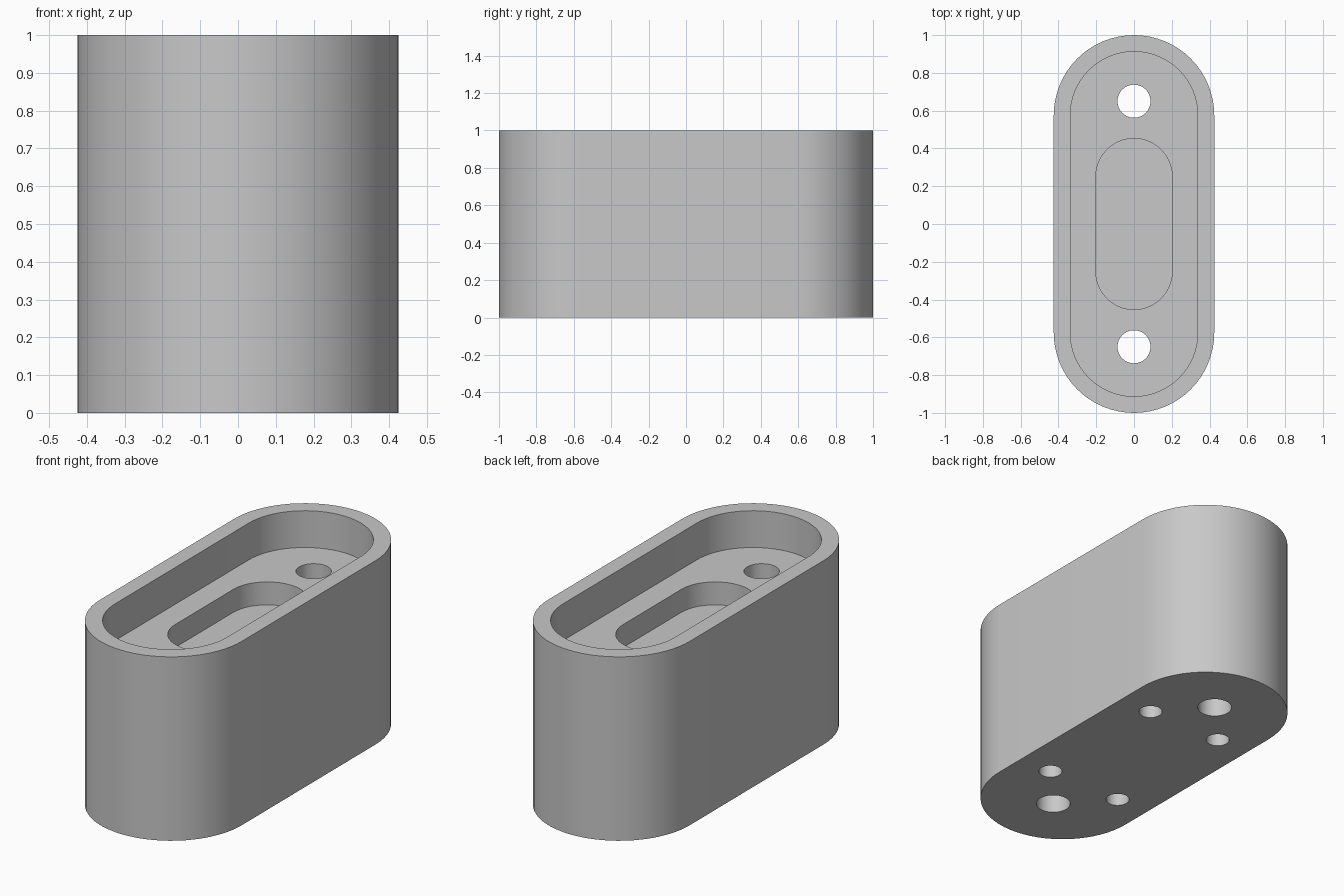
import bpy, bmesh
from math import pi, sin, cos, radians

cube = bpy.data.objects.get("Cube")
if cube:
    bpy.data.objects.remove(cube, do_unlink=True)

grey = bpy.data.materials.new("plain grey")
grey.use_nodes = True
colour = (0.58, 0.58, 0.58, 1)
grey.diffuse_color = colour
grey.node_tree.nodes["Principled BSDF"].inputs["Base Color"].default_value = colour


def slot_prism(name, radius, half_straight, z0, z1, x=0, y=0, steps=32):
    """Upright prism with a round-ended outline along y; a cylinder if half_straight is 0."""
    points = []
    for side in (1, -1):
        count = steps + 1 if half_straight else steps
        for i in range(count):
            a = pi * i / steps + (0 if side > 0 else pi)
            points.append((x + radius * cos(a), y + side * half_straight + radius * sin(a)))
    bm = bmesh.new()
    base = bm.faces.new([bm.verts.new((px, py, z0)) for px, py in points])
    top = bmesh.ops.extrude_face_region(bm, geom=[base])["geom"]
    bmesh.ops.translate(bm, vec=(0, 0, z1 - z0),
                        verts=[v for v in top if isinstance(v, bmesh.types.BMVert)])
    bmesh.ops.recalc_face_normals(bm, faces=bm.faces)
    mesh = bpy.data.meshes.new(name)
    bm.to_mesh(mesh)
    bm.free()
    mesh.materials.append(grey)
    obj = bpy.data.objects.new(name, mesh)
    bpy.context.collection.objects.link(obj)
    return obj


# Solid round-ended block
body = slot_prism("housing_body", 0.425, 0.575, 0, 1)

# Stepped recess from the top
cutters = [
    slot_prism("tray_cutter", 0.3375, 0.575, 0.8, 1.1),
    slot_prism("slot_cutter", 0.2025, 0.25, 0.675, 0.9),
]
# Through holes, and blind screw holes in the underside
for sy in (1, -1):
    cutters.append(slot_prism("through_hole_cutter", 0.0875, 0, -0.1, 0.9, 0, sy * 0.65, 24))
    for sx in (1, -1):
        cutters.append(slot_prism("screw_hole_cutter", 0.06, 0, -0.1, 0.4,
                                  sx * 0.227, sy * 0.403, 16))

bpy.ops.object.select_all(action="DESELECT")
body.select_set(True)
bpy.context.view_layer.objects.active = body
for cutter in cutters:
    cutter.hide_render = True
    mod = body.modifiers.new("cut", "BOOLEAN")
    mod.operation = "DIFFERENCE"
    mod.solver = "EXACT"
    mod.object = cutter
    bpy.ops.object.modifier_apply(modifier=mod.name)
    bpy.data.objects.remove(cutter, do_unlink=True)

bpy.ops.object.shade_smooth_by_angle(angle=radians(30))
